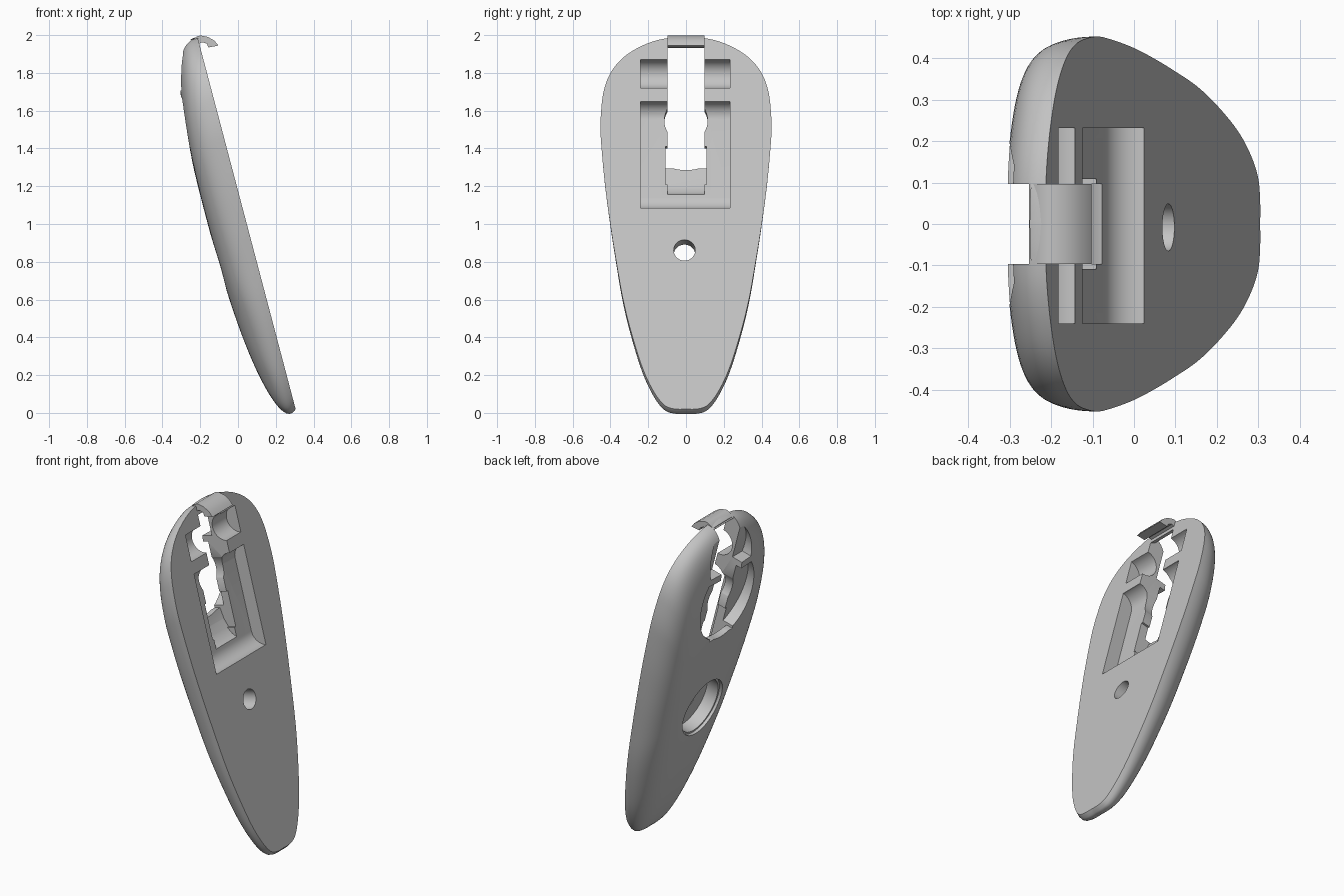
import bpy, bmesh
from math import sin, cos, pi
from mathutils import Matrix, Vector

old = bpy.data.objects.get("Cube")
if old:
    bpy.data.objects.remove(old)

# Tilted frame: X across, Y up along the flat face, Z out of the flat face
FRAME = Matrix(((0, -0.255, 0.967, 0.305), (1, 0, 0, 0),
                (0, 0.967, 0.255, 0.02), (0, 0, 0, 1)))

grey = bpy.data.materials.new("light_grey")
grey.use_nodes = True
COLOR = (0.55, 0.55, 0.55, 1)
grey.diffuse_color = COLOR
grey.node_tree.nodes["Principled BSDF"].inputs["Base Color"].default_value = COLOR


def make(name, bm):
    bmesh.ops.recalc_face_normals(bm, faces=bm.faces)
    mesh = bpy.data.meshes.new(name)
    bm.to_mesh(mesh)
    bm.free()
    mesh.materials.append(grey)
    mesh.transform(FRAME)
    obj = bpy.data.objects.new(name, mesh)
    bpy.context.collection.objects.link(obj)
    return obj


def loft(name, rings):
    bm = bmesh.new()
    loops = [[bm.verts.new(p) for p in ring] for ring in rings]
    for a, b in zip(loops, loops[1:]):
        for i in range(len(a)):
            j = (i + 1) % len(a)
            bm.faces.new((a[i], a[j], b[j], b[i]))
    bm.faces.new(loops[0])
    bm.faces.new(loops[-1])
    return make(name, bm)


def arc(a, b, radius, start, end, steps=12):
    angles = [start + (end - start) * i / steps for i in range(steps + 1)]
    return [(a + radius * cos(t), b + radius * sin(t)) for t in angles]


def prism(name, profile, left, right):
    return loft(name, [[(x, u, w) for u, w in profile] for x in (left, right)])


def plug(name, shape, low, high=-0.3):
    return loft(name, [[(x, u, w) for x, u in shape] for w in (high, low)])


def circle(x, u, radius):
    return arc(x, u, radius, 0, 2 * pi, 48)[:-1]


def spline(points, steps=5):
    result = []
    padded = [points[0]] + points + [points[-1]]
    for p0, p1, p2, p3 in zip(padded, padded[1:], padded[2:], padded[3:]):
        for i in range(steps):
            t = i / steps
            result.append(0.5 * (2 * p1 + (p2 - p0) * t
                                 + (2 * p0 - 5 * p1 + 4 * p2 - p3) * t * t
                                 + (3 * p1 - p0 - 3 * p2 + p3) * t ** 3))
    return result + [points[-1]]


# Egg-shaped body: flat face, broad back, lower end flaring before it rounds
half = [Vector(p) for p in (
    (0, 0), (.06, .001), (.115, .022), (.17, .095), (.228, .22), (.288, .414),
    (.333, .6), (.369, .807), (.401, 1.013), (.428, 1.22), (.447, 1.427),
    (.453, 1.54), (.448, 1.65), (.436, 1.74), (.41, 1.82), (.368, 1.887),
    (.31, 1.943), (.235, 1.988), (.155, 2.019), (.075, 2.034), (0, 2.038))]
right_side = spline(half)
outline = right_side + [Vector((-p.x, p.y)) for p in right_side[-2:0:-1]]
MIDDLE, DEPTH, LOW, HIGH = 1.08, 0.2, 2.4, 2.7
rings = []
for k in range(23):
    t = 0.97 * pi / 2 * k / 22
    across, depth = cos(t) ** 0.42, sin(t) ** (2 / LOW)
    flare = 0.18 * depth * (1 - depth) ** 2
    ring = []
    for p in outline:
        power = HIGH if p.y > MIDDLE else LOW
        along = (1 - depth ** power) ** (1 / power)
        grow = 1 + flare * max(0, MIDDLE - p.y) / MIDDLE
        ring.append((p.x * across * grow,
                     MIDDLE + (p.y - MIDDLE) * along * grow, -DEPTH * depth))
    rings.append(ring)
body = loft("body", rings)

# Cutters for the recesses and holes
R = 0.08
recess = ([(1.10, 0.1)] + arc(1.10 + R, 0, R, pi, 1.5 * pi)
          + arc(1.685 - R, 0, R, 1.5 * pi, 2 * pi) + [(1.685, 0.1)])
channel = ([(1.757, 0.1)] + arc(1.835, 0, 0.078, pi, 2 * pi, 20)
           + [(1.913, 0.1)])
ramp = [(1.25, -0.13), (1.30, -0.15), (1.36, -0.16), (1.36, -0.3)]
slot = ([(1.195, 0.1), (1.195, -0.08), (1.215, -0.105)] + ramp
        + [(2.1, -0.3), (2.1, -0.06), (2.0, -0.03), (1.978, 0), (1.978, 0.1)])
flank = [(1.25, 0.1)] + ramp + [(1.46, -0.3), (1.46, 0.1)]
cutters = [
    prism("recess_cutter", recess, -0.24, 0.232),
    prism("channel_cutter", channel, -0.24, 0.232),
    prism("slot_cutter", slot, -0.097, 0.097),
    prism("slot_flank_cutter", flank, -0.109, 0.109),
    plug("slot_bulge_cutter", circle(0, 1.6, 0.115), 0.1),
    plug("back_pocket_cutter",
         arc(0, 1.6, 0.25, pi - 0.64, 2 * pi + 0.64, 40), -0.13),
    plug("back_arch_cutter",
         arc(0, 1.835, 0.197, -0.25, pi + 0.25, 32), -0.095),
    plug("screw_hole_cutter", circle(-0.008, 0.87, 0.057), 0.1),
    plug("counterbore_cutter", circle(-0.008, 0.87, 0.165), -0.1),
    plug("counterbore_lip_cutter", circle(-0.008, 0.87, 0.177), -0.175),
]
bpy.context.view_layer.objects.active = body
for cutter in cutters:
    mod = body.modifiers.new("cut", "BOOLEAN")
    mod.operation = "DIFFERENCE"
    mod.solver = "EXACT"
    mod.object = cutter
    bpy.ops.object.modifier_apply(modifier=mod.name)
    bpy.data.objects.remove(cutter)

# Curved catch at the top of the slot
hook_profile = [(2.022, -.045), (2.034, -.02), (2.041, .0), (2.041, .017),
                (2.024, .053), (1.995, .082), (1.965, .096), (1.969, .042),
                (1.991, .039), (2.004, .017), (2.0, -.01), (2.0, -.03)]
hook = prism("top_hook", hook_profile, -0.097, 0.097)

# Smooth shading with crisp edges
for obj in (body, hook):
    bpy.ops.object.select_all(action="DESELECT")
    obj.select_set(True)
    bpy.context.view_layer.objects.active = obj
    bpy.ops.object.shade_smooth_by_angle(angle=0.6)
